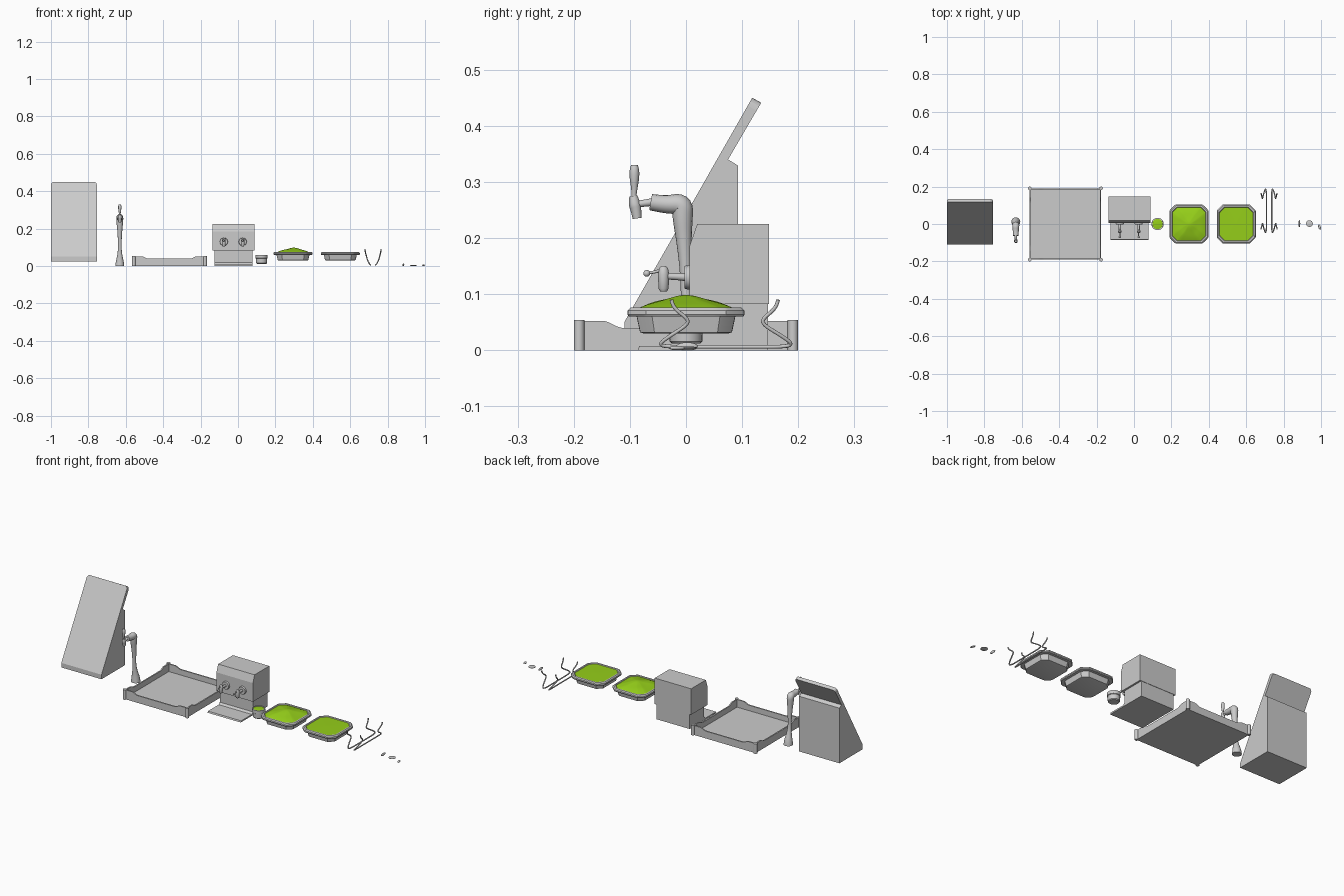
import bpy, bmesh, math
from mathutils import Matrix, Vector

if "Cube" in bpy.data.objects:
    bpy.data.objects.remove(bpy.data.objects["Cube"])

green = bpy.data.materials.new("green")
green.diffuse_color = (0.3, 0.62, 0.01, 1)
green.use_nodes = True
green.node_tree.nodes["Principled BSDF"].inputs["Base Color"].default_value = green.diffuse_color


def select(ob):
    bpy.ops.object.select_all(action='DESELECT')
    ob.select_set(True)
    bpy.context.view_layer.objects.active = ob


def mesh_object(name, verts, faces, smooth=True, mat=None):
    bm = bmesh.new()
    vs = [bm.verts.new(v) for v in verts]
    for f in faces:
        bm.faces.new([vs[i] for i in f])
    bmesh.ops.recalc_face_normals(bm, faces=bm.faces)
    me = bpy.data.meshes.new(name)
    bm.to_mesh(me)
    bm.free()
    ob = bpy.data.objects.new(name, me)
    bpy.context.collection.objects.link(ob)
    if mat:
        me.materials.append(mat)
    if smooth:
        select(ob)
        bpy.ops.object.shade_smooth_by_angle(angle=math.radians(35))
    return ob


def loft(name, rings, mat=None):
    n = len(rings[0])
    faces = [(k * n + i, k * n + (i + 1) % n, (k + 1) * n + (i + 1) % n, (k + 1) * n + i)
             for k in range(len(rings) - 1) for i in range(n)]
    faces += [tuple(range(n)), tuple((len(rings) - 1) * n + i for i in range(n))]
    return mesh_object(name, [p for r in rings for p in r], faces, True, mat)


def lathe(name, x, y, prof, mat=None, n=24):
    return loft(name, [[(x + r * math.cos(2 * math.pi * i / n), y + r * math.sin(2 * math.pi * i / n), z)
                        for i in range(n)] for r, z in prof], mat)


def prism(name, pts, x0, x1):
    n = len(pts)
    verts = [(x, y, z) for x in (x0, x1) for y, z in pts]
    faces = [(i, (i + 1) % n, n + (i + 1) % n, n + i) for i in range(n)]
    faces += [tuple(range(n)), tuple(range(n, 2 * n))]
    return mesh_object(name, verts, faces, False)


def tube(name, pts, radii, res=4):
    cu = bpy.data.curves.new(name, 'CURVE')
    cu.dimensions, cu.bevel_depth, cu.bevel_resolution = '3D', 1, res
    cu.use_fill_caps = True
    sp = cu.splines.new('NURBS')
    sp.points.add(len(pts) - 1)
    for p, co, r in zip(sp.points, pts, radii):
        p.co, p.radius = (*co, 1), r
    sp.order_u, sp.use_endpoint_u, sp.resolution_u = 3, True, 5
    ob = bpy.data.objects.new(name, cu)
    bpy.context.collection.objects.link(ob)
    select(ob)
    bpy.ops.object.convert(target='MESH')
    bpy.ops.object.shade_smooth_by_angle(angle=math.radians(40))
    return bpy.context.object


def ball(name, loc, scale, rot=0):
    bpy.ops.mesh.primitive_uv_sphere_add(segments=20, ring_count=10, radius=1, location=loc,
                                         scale=scale, rotation=(0, 0, rot))
    bpy.context.object.name = name
    bpy.ops.object.shade_smooth_by_angle(angle=math.radians(40))


# Slanted stand: box with a leaning board rising above it, board corners rounded
stand = prism("slanted_stand", [(-.11, .025), (-.11, .05), (.118, .45), (.134, .441), (.075, .34),
                                (.093, .329), (.093, .025)], -1, -.755)
bm = bmesh.new()
bm.from_mesh(stand.data)
corners = [e for e in bm.edges if all(v.co.z > .43 for v in e.verts)
           and abs(e.verts[0].co.x - e.verts[1].co.x) < .01]
bmesh.ops.bevel(bm, geom=corners, offset=.016, segments=5, profile=.5, affect='EDGES')
bm.to_mesh(stand.data)
bm.free()

# Tall tap: curved column, nozzle shaft, valve body and handle
X = -.632
col = [(.012, 0, .024), (.012, .02, .022), (.005, .06, .013), (0, .1, .009), (-.001, .15, .0105),
       (-.004, .2, .014), (-.006, .235, .018), (-.006, .262, .019), (-.035, .259, .016), (-.063, .264, .0145)]
tube("tap_column", [(X, y, z) for y, z, r in col], [r for y, z, r in col], 6)
tube("tap_shaft", [(X, -.06, .264), (X, -.075, .262), (X, -.09, .26)], [.007, .006, .006])
tube("tap_valve", [(X, -.094, .275), (X, -.092, .262), (X, -.089, .25), (X, -.087, .235)],
     [.007, .011, .0095, .008])
tube("tap_handle", [(X, -.093, .272), (X, -.092, .285), (X, -.092, .305), (X, -.092, .322), (X, -.092, .33)],
     [.004, .005, .0085, .009, .006])

# Square tray: floor, four dipped walls, corner posts
TX = -.3665
half = [(.19, .052), (.145, .052), (.138, .050), (.122, .042), (.115, .04)]
wall = [(-.19, 0), (.19, 0)] + half + [(-y, z) for y, z in reversed(half)]
for k in range(4):
    w = prism("tray_wall", wall, .184, .191)
    w.data.transform(Matrix.Translation((TX, 0, 0)) @ Matrix.Rotation(k * math.pi / 2, 4, 'Z'))
prism("tray_floor", [(-.187, 0), (.187, 0), (.187, .01), (-.187, .01)], TX - .187, TX + .187)
for sx in (-1, 1):
    for sy in (-1, 1):
        lathe("tray_post", TX + sx * .1905, sy * .1905, [(.0095, 0), (.0095, .054)], n=16)

# Drink dispenser: upper body, narrower lower body with drip ledge
prism("dispenser_body", [(.148, .225), (.02, .225), (.006, .185), (.006, .082), (.148, .082)], -.135, .087)
prism("dispenser_base", [(.146, .082), (.02, .082), (.02, .018), (.01, .008), (-.083, .008), (-.086, 0),
                         (.146, 0)], -.125, .077)
for x in (-.076, .025):
    tube("spout_flange", [(x, .008, .13), (x, .003, .13), (x, -.003, .13)], [.022, .022, .02], 6)
    tube("spout_shaft", [(x, 0, .13), (x, -.02, .132), (x, -.04, .132)], [.007, .006, .006])
    lathe("spout_body", x, -.04, [(.006, .105), (.009, .11), (.01, .135), (.008, .146), (.004, .15)], n=16)
    tube("spout_lever", [(x, -.045, .142), (x, -.058, .139), (x, -.07, .137)], [.003, .0025, .0025])
    ball("spout_knob", (x, -.07, .137), (.006, .006, .006))

# Small cup with green filling
lathe("cup", .126, 0, [(.025, .012), (.029, .016), (.03, .04), (.033, .042), (.033, .06), (.028, .06), (.027, .054)])
lathe("cup_filling", .126, 0, [(.028, .05), (.028, .057), (.015, .059)], green)


# Octagonal dishes with green contents
def octagon(cx, h, c, z):
    pts = [Vector((h, -h + c)), Vector((h, h - c))]
    pts = [Matrix.Rotation(k * math.pi / 2, 2) @ p for k in range(4) for p in pts]
    out = []
    for i, p in enumerate(pts):
        for q in (pts[i - 1], p, pts[(i + 1) % 8]):
            r = p + (q - p) * .16 if q is not p else p * .994
            out.append((cx + r.x, r.y, z))
    return out


def bump(dx, dy, t):
    return .023 * max(0, 1 - t ** 1.7) * (1 + .12 * math.sin(dx * 55 + 1) * math.cos(dy * 48))


for cx, heaped in ((.294, True), (.547, False)):
    prof = [(.076, .030), (.082, .032), (.088, .06), (.102, .06), (.1045, .064), (.104, .071),
            (.099, .076), (.092, .076), (.088, .071), (.086, .064)]
    loft("dish", [octagon(cx, h, h * .31, z) for h, z in prof])
    rings = []
    for k in range(13):
        t = 1 - k / 12.5
        ring = octagon(cx, .089 * t, .089 * t * (.31 + .25 * (1 - t)), .073)
        rings.append([(x, y, z + (bump(x - cx, y, t) if heaped else .001 * (1 - t))) for x, y, z in ring])
    loft("dish_filling", rings, green)

# Wire rack: two mirrored rods with bent upright hooks at both ends
for s in (-1, 1):
    path = [(.043, -.026, .09), (.042, -.024, .076), (.036, .004, .056), (.034, .002, .045), (.027, -.028, .026),
            (.018, -.05, .010), (.014, -.03, .006), (.014, .02, .006), (.014, .13, .006), (.014, .17, .006),
            (.018, .192, .010), (.027, .17, .026), (.034, .138, .045), (.036, .136, .056), (.042, .162, .076),
            (.043, .164, .09)]
    tube("rack_wire", [(.722 + s * x, y, z) for x, y, z in path], [.0033] * len(path), 3)

# Small loose slices
ball("slice_upright", (.884, .002, .007), (.005, .019, .007))
lathe("slice_disc", .938, .002, [(.010, 0), (.018, .003), (.018, .005), (.009, .007)])
ball("slice_wedge", (.992, -.016, .004), (.0066, .015, .004), .3)
